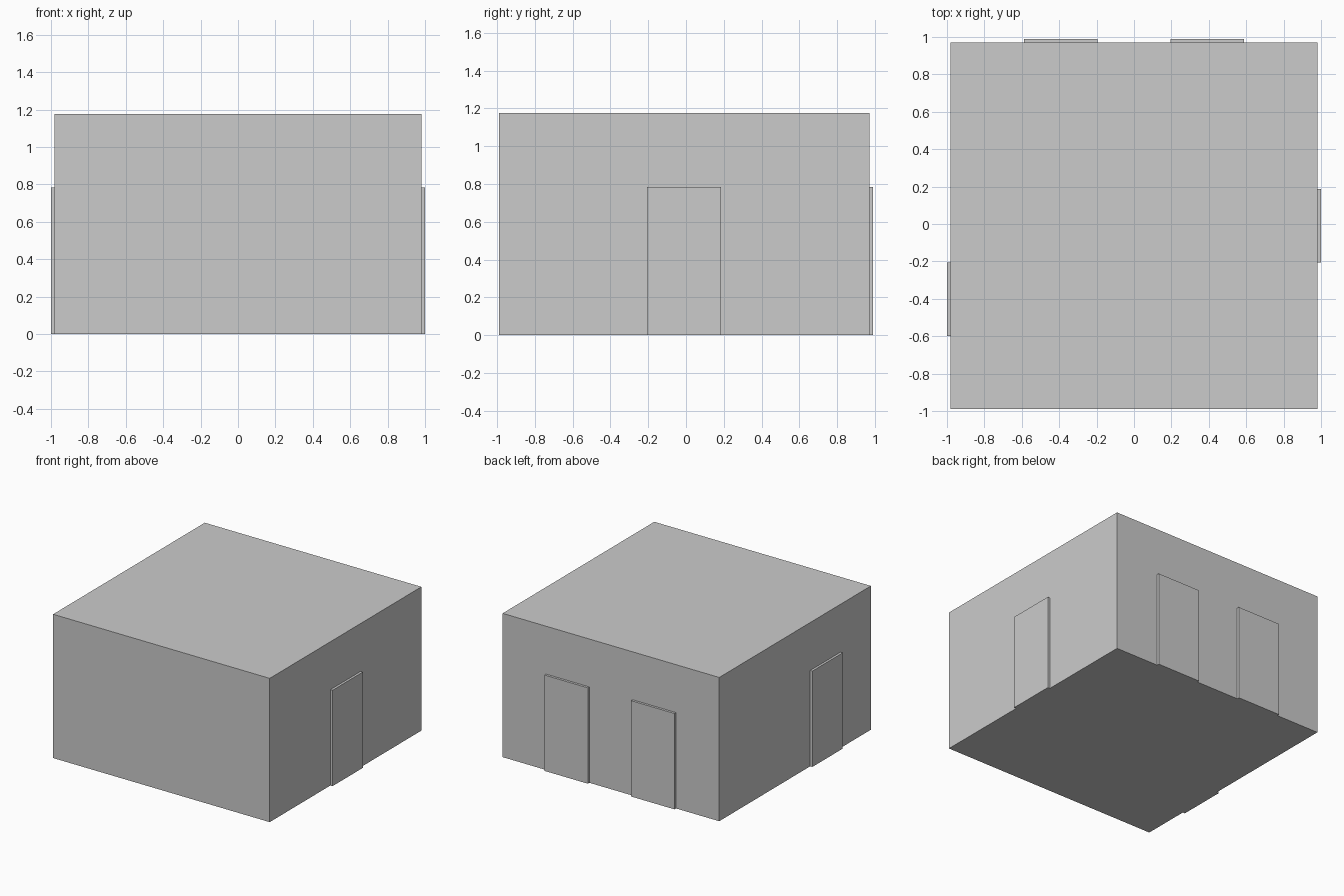
import bpy

if "Cube" in bpy.data.objects:
    bpy.data.objects.remove(bpy.data.objects["Cube"])

U = 2 / 5.1            # one building unit: room is 5 x 5 x 3, doors are 1 x 2
T = 0.05 * U           # how far a door stands out from its wall
HALF = 2.5 * U
Y0 = -T / 2            # room centre, offset because only the back wall has doors


def box(name, center, size):
    bpy.ops.mesh.primitive_cube_add(size=1, location=center)
    ob = bpy.context.object
    ob.name = name
    ob.scale = size
    bpy.ops.object.transform_apply(location=False, rotation=False, scale=True)
    return ob


# Solid room block
box("room", (0, Y0, 1.5 * U), (5 * U, 5 * U, 3 * U))

# Two doors on the back wall
for side, name in ((-1, "back_door_left"), (1, "back_door_right")):
    box(name, (side * U, Y0 + HALF + T / 2, U), (U, T, 2 * U))

# One door on each side wall; the left one sits nearer the front
for side, shift, name in ((1, 0, "right_door"), (-1, -U, "left_door")):
    box(name, (side * (HALF + T / 2), Y0 + shift, U), (T, U, 2 * U))
